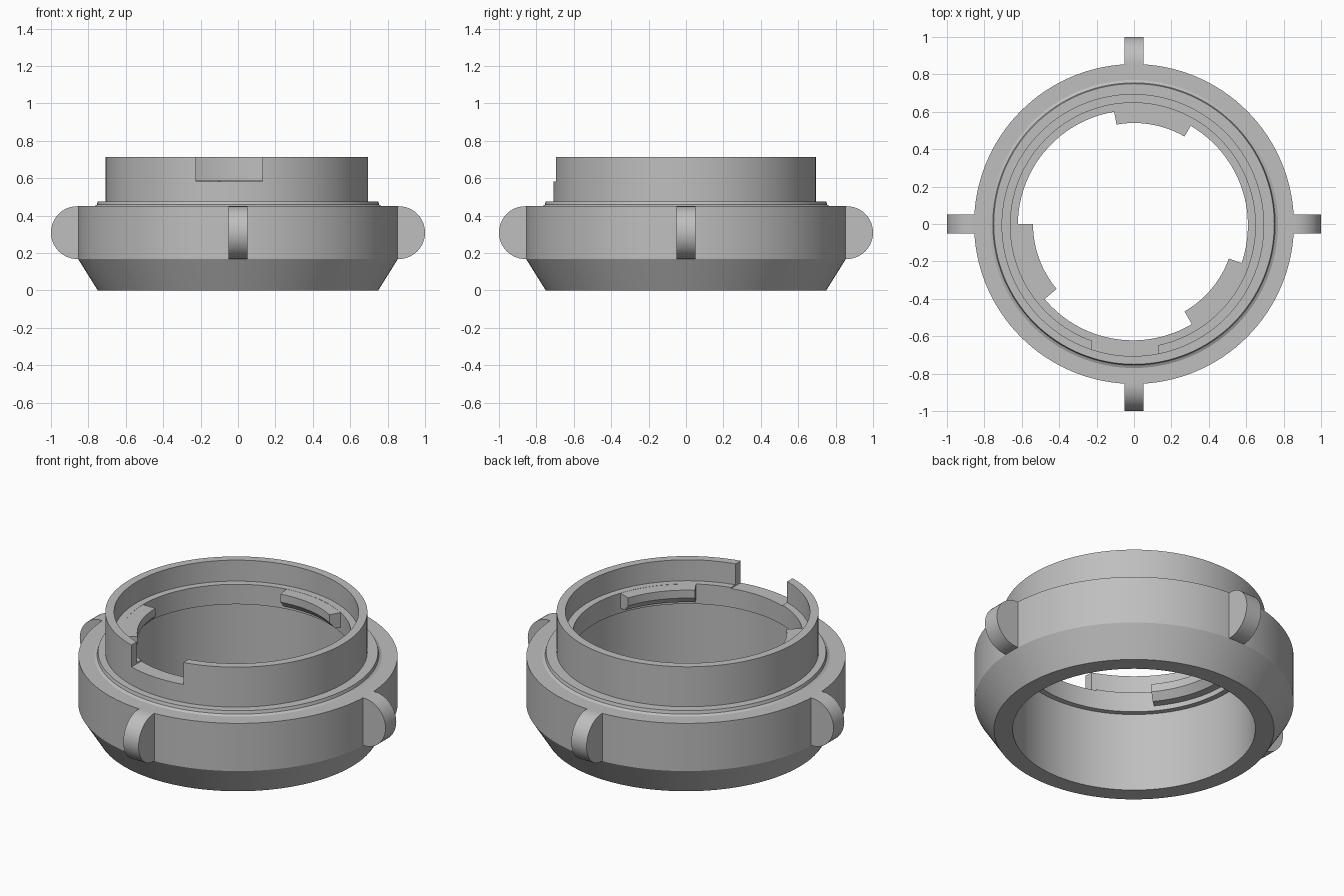
import bpy, bmesh
from math import sin, cos, pi, radians

cube = bpy.data.objects.get("Cube")
if cube:
    bpy.data.objects.remove(cube, do_unlink=True)

SEGMENTS = 128
grey = bpy.data.materials.new("plain grey")
grey.use_nodes = True
colour = (0.52, 0.52, 0.52, 1)
grey.diffuse_color = colour
grey.node_tree.nodes["Principled BSDF"].inputs["Base Color"].default_value = colour


def finish(bm, name, location=(0, 0, 0)):
    bmesh.ops.recalc_face_normals(bm, faces=bm.faces)
    mesh = bpy.data.meshes.new(name)
    bm.to_mesh(mesh)
    bm.free()
    mesh.materials.append(grey)
    obj = bpy.data.objects.new(name, mesh)
    obj.location = location
    bpy.context.collection.objects.link(obj)
    return obj


def lathe(name, profile, start=0, end=360, steps=SEGMENTS, location=(0, 0, 0)):
    """Sweep a closed (radius, height) profile round z, capping partial sweeps."""
    bm = bmesh.new()
    full = end - start == 360
    rings = []
    for i in range(steps if full else steps + 1):
        a = radians(start + (end - start) * i / steps)
        rings.append([bm.verts.new((r * cos(a), r * sin(a), z)) for r, z in profile])
    n = len(profile)
    for i in range(steps):
        a, b = rings[i], rings[(i + 1) % len(rings)]
        for j in range(n):
            k = (j + 1) % n
            bm.faces.new((a[j], b[j], b[k], a[k]))
    if not full:
        bm.faces.new(rings[0])
        bm.faces.new(rings[-1])
    return finish(bm, name, location)


def smooth(obj):
    bpy.ops.object.select_all(action="DESELECT")
    obj.select_set(True)
    bpy.context.view_layer.objects.active = obj
    bpy.ops.object.shade_smooth_by_angle(angle=radians(25))


# Main ring with tapered base and small raised step
body = lathe("outer_ring", [
    (0.65, 0), (0.75, 0), (0.855, 0.168), (0.855, 0.45), (0.77, 0.45),
    (0.755, 0.458), (0.75, 0.476), (0.65, 0.476)])
smooth(body)

# Upper collar with inner ledge, set very slightly off centre
collar = lathe("upper_collar", [
    (0.615, 0.47), (0.702, 0.46), (0.702, 0.712), (0.655, 0.712),
    (0.655, 0.588), (0.615, 0.588)], location=(-0.006, -0.007, 0))

# Notch through the front of the collar
bm = bmesh.new()
bmesh.ops.create_cube(bm, size=1)
bmesh.ops.scale(bm, vec=(0.355, 0.4, 0.3), verts=bm.verts)
cutter = finish(bm, "notch_cutter", (-0.0475, -0.75, 0.732))
cutter.hide_render = True
cutter.hide_viewport = True
cut = collar.modifiers.new("notch", "BOOLEAN")
cut.object = cutter
cut.operation = "DIFFERENCE"
cut.solver = "EXACT"
bpy.context.view_layer.objects.active = collar
collar.select_set(True)
bpy.ops.object.modifier_apply(modifier="notch")
bpy.data.objects.remove(cutter, do_unlink=True)
smooth(collar)

# Three inner locking tabs with a chamfered underside
for i in range(3):
    start = 60 + 120 * i
    tab = lathe(f"locking_tab_{i + 1}", [
        (0.54, 0.587), (0.54, 0.54), (0.575, 0.5), (0.635, 0.5), (0.635, 0.587)],
        start, start + 40, 16)
    smooth(tab)

# Four rounded grip lugs
for i, side in enumerate(("left", "back", "right", "front")):
    bm = bmesh.new()
    outline = [(0.83, 0.168), *[(0.86 + 0.14 * cos(t), 0.309 + 0.141 * sin(t))
               for t in (pi * (k / 24 - 0.5) for k in range(25))], (0.83, 0.45)]
    base = bm.faces.new([bm.verts.new((r, -0.05, z)) for r, z in outline])
    grown = bmesh.ops.extrude_face_region(bm, geom=[base])
    moved = [v for v in grown["geom"] if isinstance(v, bmesh.types.BMVert)]
    bmesh.ops.translate(bm, vec=(0, 0.1, 0), verts=moved)
    lug = finish(bm, f"{side}_grip_lug")
    lug.rotation_euler.z = i * pi / 2
    smooth(lug)
